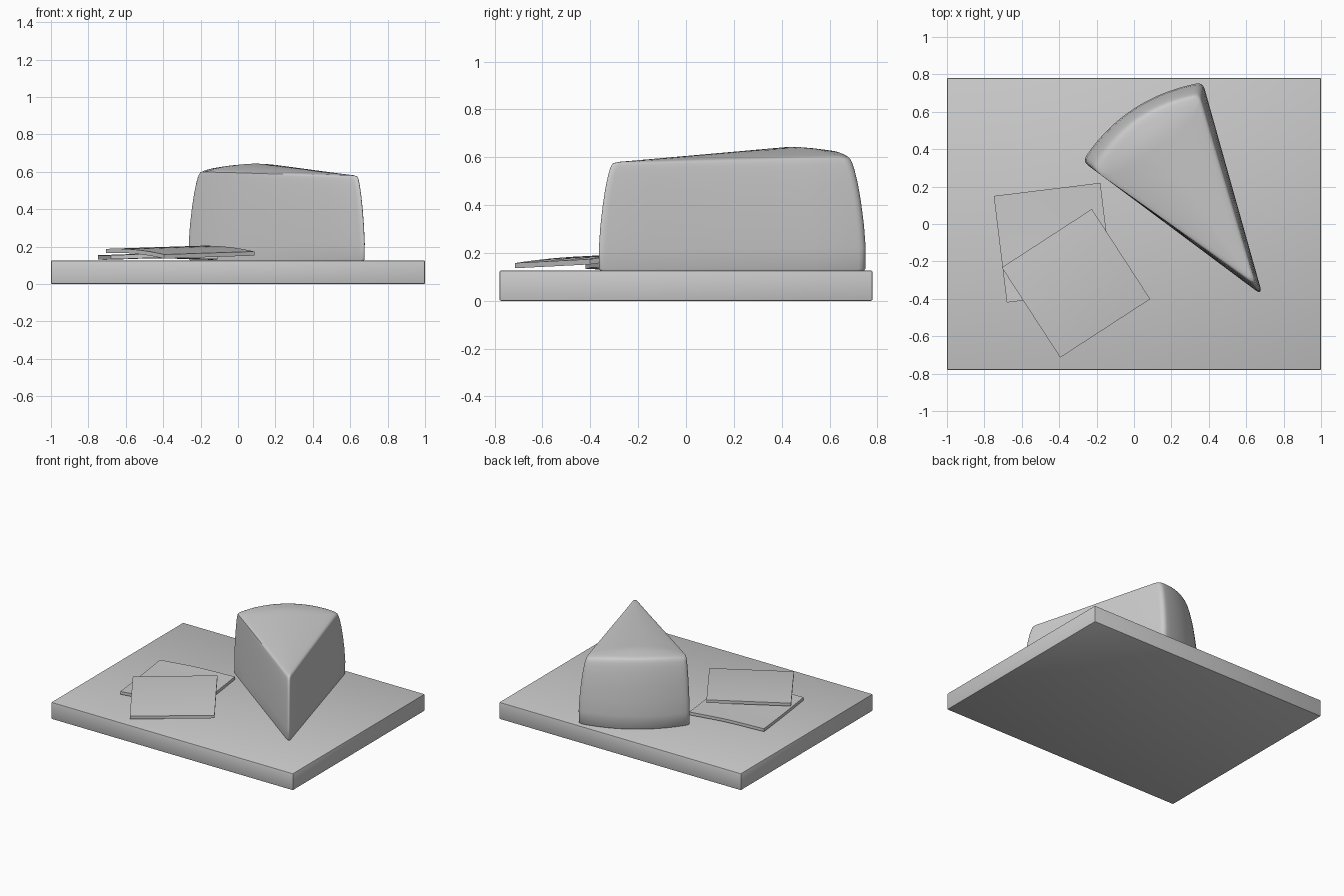
import bpy, bmesh, math
from mathutils import Vector

if "Cube" in bpy.data.objects:
    bpy.data.objects.remove(bpy.data.objects["Cube"])


def finish(name, bm, angle=40):
    bmesh.ops.recalc_face_normals(bm, faces=bm.faces)
    me = bpy.data.meshes.new(name)
    bm.to_mesh(me)
    bm.free()
    ob = bpy.data.objects.new(name, me)
    bpy.context.collection.objects.link(ob)
    bpy.ops.object.select_all(action='DESELECT')
    ob.select_set(True)
    bpy.context.view_layer.objects.active = ob
    bpy.ops.object.shade_smooth_by_angle(angle=math.radians(angle))
    return ob


# Cutting board
bm = bmesh.new()
bmesh.ops.create_cube(bm, size=1)
for v in bm.verts:
    v.co = (v.co.x * 2, v.co.y * 1.56, (v.co.z + 0.5) * 0.126)
bmesh.ops.bevel(bm, geom=bm.edges[:], offset=0.006, segments=2, affect='EDGES', profile=0.5)
finish("cutting_board", bm, 30)

# Cheese wedge: plan corners (tip, right rind, left rind) at the base and at the top
BASE = [Vector((.688, -.383)), Vector((.368, .757)), Vector((-.275, .335))]
TOP = [Vector((.648, -.322)), Vector((.347, .685)), Vector((-.21, .285))]
BULGE = 0.085


def bez(a, b, c, n):
    return [a * (1 - t) ** 2 + b * 2 * t * (1 - t) + c * t * t for t in [i / n for i in range(n + 1)]]


def outline(t):
    tip, r, l = [a.lerp(b, t) for a, b in zip(BASE, TOP)]
    ax = ((r + l) / 2 - tip).normalized()
    ctrl = (r + l) / 2 + ax * BULGE * 2
    arc = bez(r, ctrl, l, 24)
    pts = bez(tip + (l - tip).normalized() * .05, tip, tip + (r - tip).normalized() * .05, 5)
    pts += [tip.lerp(r, k) for k in (.2, .4, .6, .8)]
    pts += bez(r + (tip - r).normalized() * .035, r, arc[1], 4)
    pts += arc[2:-2]
    pts += bez(arc[-2], l, l + (tip - l).normalized() * .035, 4)
    pts += [l.lerp(tip, k) for k in (.2, .4, .6, .8)]
    return pts


AXIS = ((TOP[1] + TOP[2]) / 2 - TOP[0]).normalized()


def top_height(p):
    d = p - TOP[0]
    a = d.dot(AXIS)
    c = d.dot(Vector((-AXIS.y, AXIS.x))) / max(a, .12) / .34
    return .577 + .028 * a + .042 * min(a, 1) * max(0, 1 - c * c) - .15 * max(0, a - .95)


levels = [(0, .1), (.015, .02), (.2, 0), (.4, .1), (.6, .27), (.76, .45),
          (.88, .64), (.94, .77), (.975, .88), (.993, 1.0)]
bm = bmesh.new()
rings = []
top_ring = outline(1)
for f, t in levels:
    rings.append([bm.verts.new((p.x, p.y, .126 + f * (top_height(q) - .126)))
                  for p, q in zip(outline(t), top_ring)])
centre = Vector((.17, .27))
for s in (.96, .88, .75, .6, .45, .3, .15):
    ring = [centre.lerp(p, s) for p in top_ring]
    rings.append([bm.verts.new((p.x, p.y, top_height(p))) for p in ring])
n = len(top_ring)
for a, b in zip(rings, rings[1:]):
    for i in range(n):
        bm.faces.new((a[i], a[(i + 1) % n], b[(i + 1) % n], b[i]))
peak = bm.verts.new((centre.x, centre.y, top_height(centre)))
for i in range(n):
    bm.faces.new((rings[-1][i], rings[-1][(i + 1) % n], peak))
bm.faces.new(rings[0][::-1])
finish("cheese_wedge", bm, 50)


# Thin square slices draped over each other
def cheese_slice(name, cx, cy, deg, height, thick=.022, half=.287):
    ux, uy = math.cos(math.radians(deg)), math.sin(math.radians(deg))
    bm = bmesh.new()
    bmesh.ops.create_grid(bm, x_segments=12, y_segments=12, size=1)
    ext = bmesh.ops.extrude_face_region(bm, geom=bm.faces[:])
    upper = {v for v in ext['geom'] if isinstance(v, bmesh.types.BMVert)}
    for v in bm.verts:
        u, w = v.co.x, v.co.y
        z = height(u, w) + (thick / 2 if v in upper else -thick / 2)
        v.co = (cx + half * (u * ux - w * uy), cy + half * (u * uy + w * ux), z)
    return finish(name, bm)


cheese_slice("lower_slice", -.43, -.10, 7,
             lambda u, w: .144 + .004 * math.cos(2.6 * u) + .003 * w * w)
cheese_slice("upper_slice", -.31, -.317, 33,
             lambda u, w: .17 + .008 * u + .015 * w + .011 * (1 - w * w))
